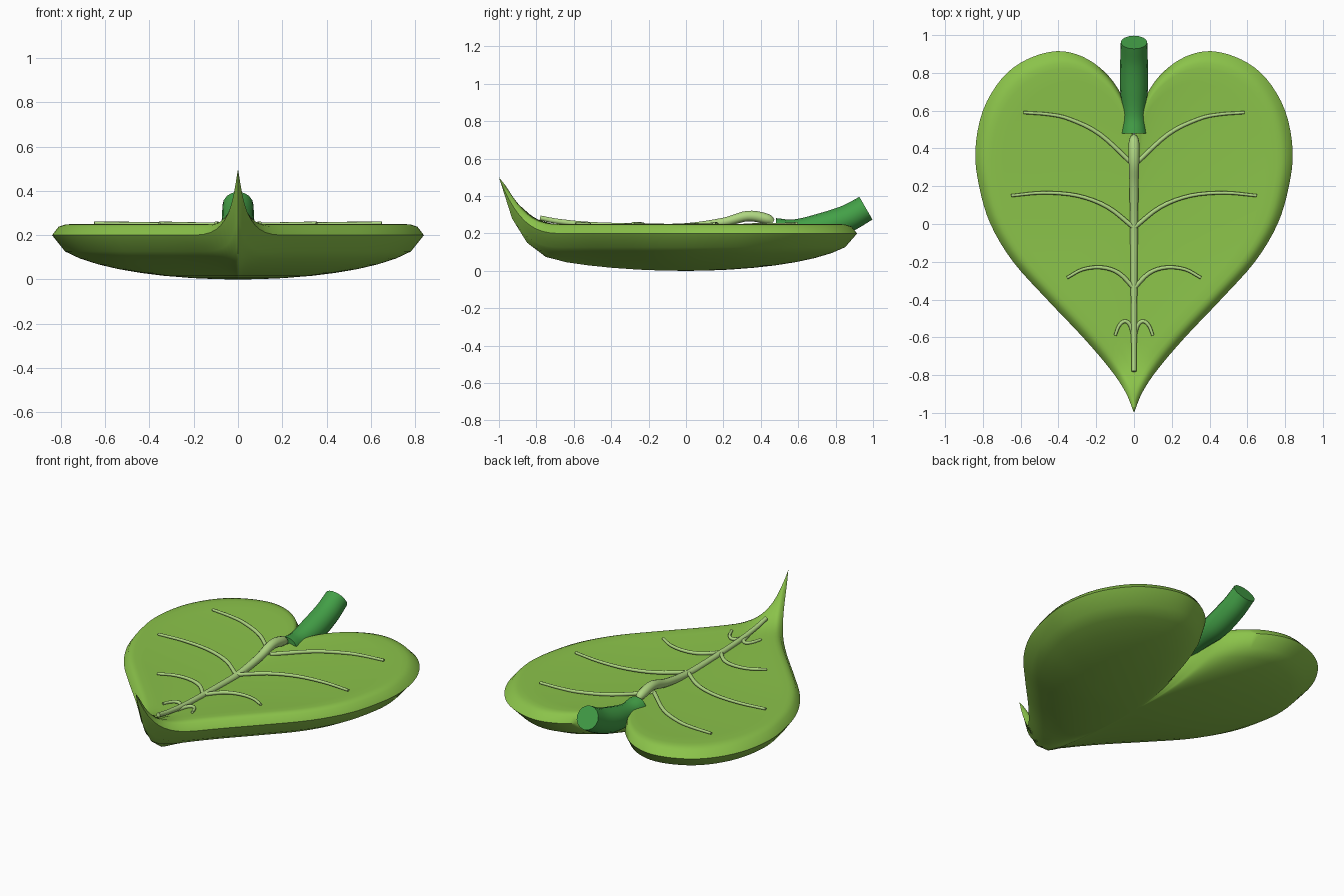
import bpy, bmesh, math
from mathutils import Vector

cube = bpy.data.objects.get("Cube")
if cube:
    bpy.data.objects.remove(cube, do_unlink=True)


def material(name, hex_code):
    # sRGB hex to linear colour
    srgb = [int(hex_code[i:i + 2], 16) / 255 for i in (0, 2, 4)]
    col = [c / 12.92 if c < 0.04 else ((c + 0.055) / 1.055) ** 2.4 for c in srgb] + [1]
    mat = bpy.data.materials.new(name)
    mat.use_nodes = True
    mat.diffuse_color = col
    bsdf = next(n for n in mat.node_tree.nodes if n.type == 'BSDF_PRINCIPLED')
    bsdf.inputs["Base Color"].default_value = col
    bsdf.inputs["Roughness"].default_value = 0.8
    return mat


leaf_green = material("leaf green", "8BC34A")
vein_green = material("pale vein green", "AED581")
stem_green = material("dark stem green", "43A047")


def finish(name, bm, mat, angle=50):
    bmesh.ops.recalc_face_normals(bm, faces=bm.faces)
    mesh = bpy.data.meshes.new(name)
    bm.to_mesh(mesh)
    bm.free()
    mesh.materials.append(mat)
    obj = bpy.data.objects.new(name, mesh)
    bpy.context.collection.objects.link(obj)
    bpy.ops.object.select_all(action='DESELECT')
    obj.select_set(True)
    bpy.context.view_layer.objects.active = obj
    bpy.ops.object.shade_smooth_by_angle(angle=math.radians(angle))
    return obj


def spline(points, steps):
    # Catmull-Rom curve through the points
    p = [Vector(q) for q in points]
    p = [2 * p[0] - p[1]] + p + [2 * p[-1] - p[-2]]
    out = []
    for a, b, c, d in zip(p, p[1:], p[2:], p[3:]):
        for i in range(steps):
            t = i / steps
            out.append(0.5 * (2 * b + (c - a) * t + (2 * a - 5 * b + 4 * c - d) * t ** 2
                              + (3 * b - a - 3 * c + d) * t ** 3))
    return out + [p[-2]]


def bridge(bm, rings):
    for a, b in zip(rings, rings[1:]):
        n = len(a)
        for i in range(n):
            j = (i + 1) % n
            bm.faces.new((a[i], a[j], b[j], b[i]))


def tube(name, points, mat, steps=5, sides=12):
    # Each point is x, y, z, radius
    path = spline(points, steps)
    bm = bmesh.new()
    rings = []
    for i, p in enumerate(path):
        tangent = (path[min(i + 1, len(path) - 1)] - path[max(i - 1, 0)]).to_3d().normalized()
        side = tangent.cross(Vector((0, 0, 1))).normalized()
        up = side.cross(tangent)
        ring = []
        for k in range(sides):
            a = 2 * math.pi * k / sides
            ring.append(bm.verts.new(p.to_3d() + p[3] * (side * math.cos(a) + up * math.sin(a))))
        rings.append(ring)
    bridge(bm, rings)
    bm.faces.new(rings[0])
    bm.faces.new(rings[-1])
    return finish(name, bm, mat)


# Heart outline, from the notch to the pointed tip, then mirrored
half = spline([(0, .47), (.035, .58), (.07, .69), (.15, .8), (.27, .885), (.41, .915),
               (.57, .87), (.7, .77), (.8, .6), (.84, .39), (.82, .2), (.76, 0),
               (.64, -.2), (.46, -.4), (.27, -.6), (.125, -.77), (.045, -.89), (0, -1)], 4)
outline = half + [Vector((-p.x, p.y)) for p in half[-2:0:-1]]


def lift(y):
    # Upward curl of the tip
    return 0.3 * max(0, (-0.65 - y) / 0.35) ** 3


def under(s):
    return 0.2 - 0.2 * math.sqrt(1 - s * s)


def over(s):
    if s > 0.9:
        return 0.2 + 0.05 * math.sqrt(max(0, 1 - ((s - 0.9) / 0.1) ** 2))
    return 0.25 - 0.02 * (1 - (s / 0.9) ** 2)


# Leaf blade: rounded underside, soft rim and slightly dished top
bm = bmesh.new()
under_scales = [.12, .25, .4, .52, .64, .75, .85, .93]
over_scales = [.965, .93, .9, .82, .7, .55, .4, .25, .12]
levels = ([(s, under(s)) for s in under_scales] + [(1, 0.2)]
          + [(s, over(s)) for s in over_scales])
rings = [[bm.verts.new((p.x * s, p.y * s, z + lift(p.y * s))) for p in outline]
         for s, z in levels]
bridge(bm, rings)
for ring, z in ((rings[0], 0), (rings[-1], over(0))):
    pole = bm.verts.new((0, 0, z))
    for i in range(len(ring)):
        bm.faces.new((ring[i], ring[(i + 1) % len(ring)], pole))
finish("leaf_blade", bm, leaf_green)

# Midrib, swelling towards the stem
tube("midrib", [(0, -.78, .283, .013), (0, -.68, .264, .014), (0, -.5, .245, .016),
                (0, -.2, .234, .019), (0, 0, .234, .021), (0, .2, .26, .024),
                (0, .33, .293, .028), (0, .43, .278, .028), (0, .465, .26, .016)], vein_green)

# Side veins in mirrored pairs
veins = {
    "back": [(0, .31), (.18, .475), (.34, .555), (.45, .58), (.585, .59)],
    "middle": [(0, -.02), (.14, .09), (.3, .15), (.48, .165), (.65, .15)],
    "front": [(0, -.34), (.08, -.26), (.17, -.23), (.27, -.24), (.355, -.285)],
    "tip": [(0, -.6), (.02, -.535), (.05, -.515), (.08, -.54), (.1, -.59)],
}
for place, pts in veins.items():
    for side, sign in (("left", 1), ("right", -1)):
        path = [(sign * x, y, .242 + .003 * i, .012 - .001 * i)
                for i, (x, y) in enumerate(pts)]
        tube(f"{place}_vein_{side}", path, vein_green, steps=4, sides=8)

# Stem rising out of the notch
tube("stem", [(0, .48, .212, .07), (0, .58, .213, .062), (0, .72, .233, .074),
              (0, .86, .279, .073), (0, .962, .335, .07)], stem_green, sides=16)
